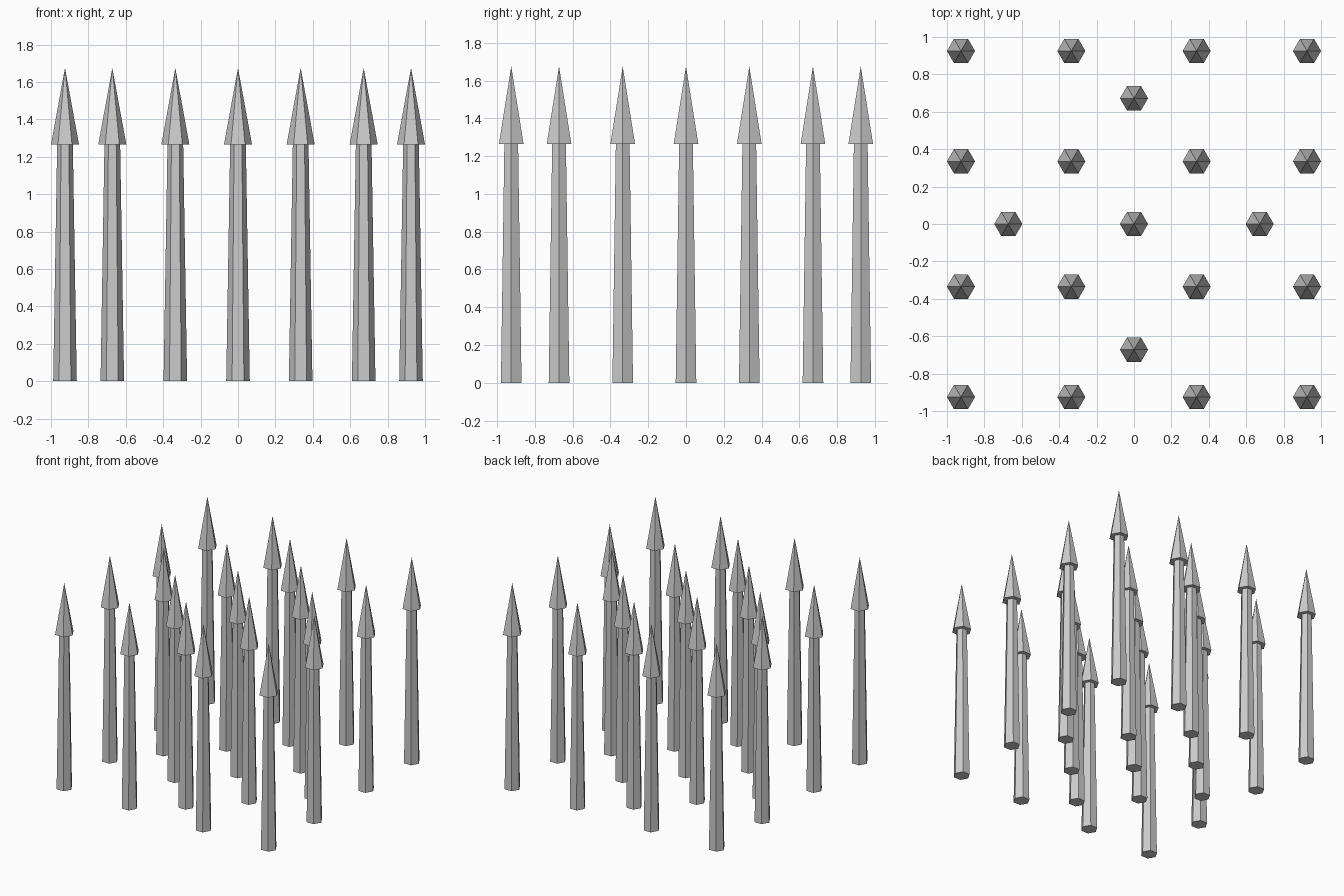
import bpy, bmesh
from math import cos, sin, pi

if "Cube" in bpy.data.objects:
    bpy.data.objects.remove(bpy.data.objects["Cube"])

SIDES = 6
HEAD_Z, TIP_Z = 1.265, 1.675


def spike_mesh():
    """Tapered hexagonal shaft with a wider pyramid head, as one closed mesh."""
    bm = bmesh.new()
    # (radius, height) of each hexagonal ring
    profile = [(0.063, 0), (0.042, HEAD_Z), (0.075, HEAD_Z)]
    rings = [[bm.verts.new((r * cos(2 * pi * i / SIDES), r * sin(2 * pi * i / SIDES), z))
              for i in range(SIDES)] for r, z in profile]
    tip = bm.verts.new((0, 0, TIP_Z))
    bm.faces.new(rings[0][::-1])
    for i in range(SIDES):
        j = (i + 1) % SIDES
        for low, high in zip(rings, rings[1:]):
            bm.faces.new((low[i], low[j], high[j], high[i]))
        bm.faces.new((rings[-1][i], rings[-1][j], tip))
    bmesh.ops.recalc_face_normals(bm, faces=bm.faces)
    mesh = bpy.data.meshes.new("spike")
    bm.to_mesh(mesh)
    bm.free()
    return mesh


# Outer 4 x 4 grid plus a central cross of five
steps = (-0.925, -0.335, 0.335, 0.925)
places = [(x, y) for x in steps for y in steps]
places += [(0, 0), (0.672, 0), (-0.672, 0), (0, 0.672), (0, -0.672)]

mesh = spike_mesh()
for n, (x, y) in enumerate(places, 1):
    spike = bpy.data.objects.new(f"spike_{n:02d}", mesh)
    spike.location = (x, y, 0)
    bpy.context.collection.objects.link(spike)
